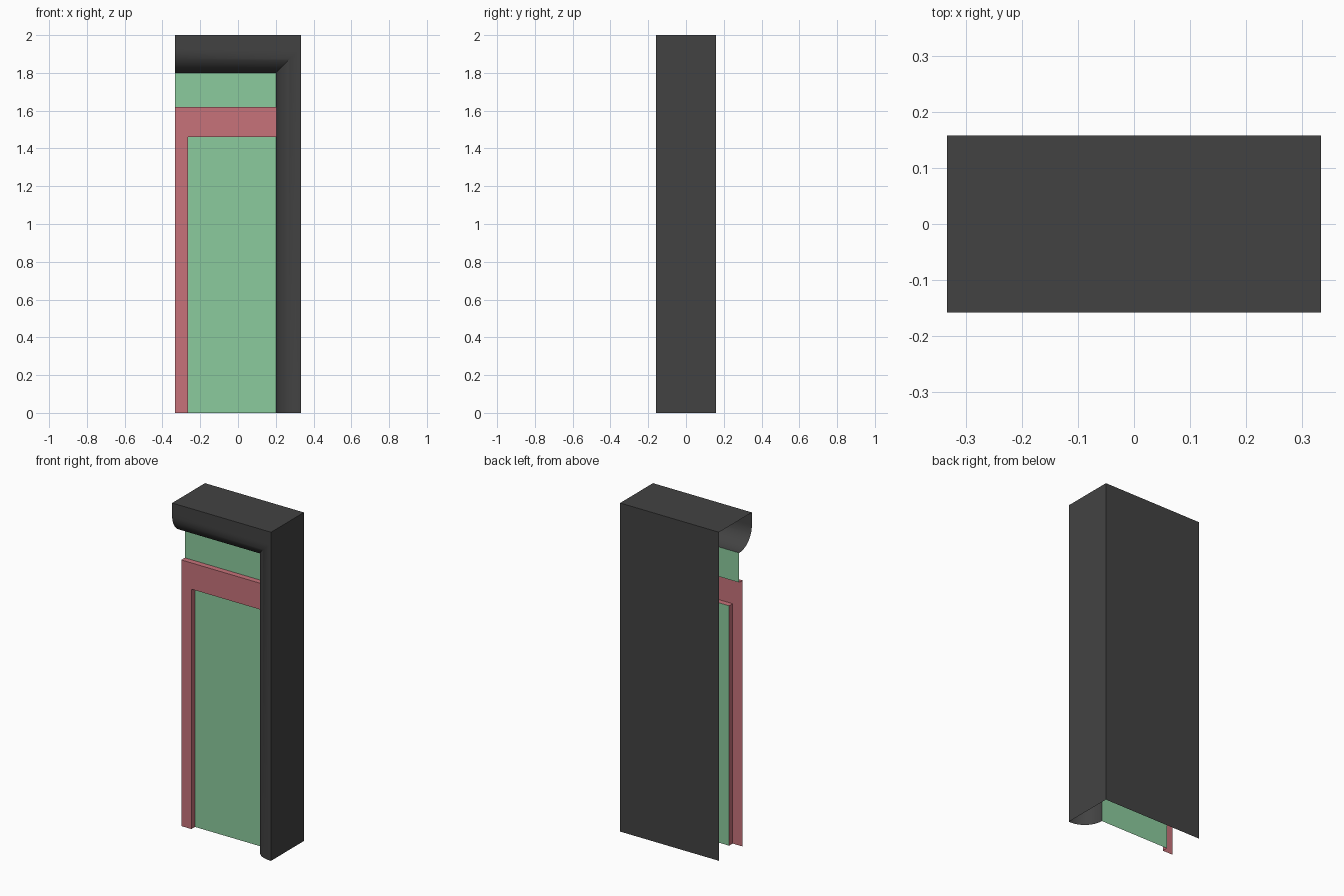
import bpy, bmesh, math

if "Cube" in bpy.data.objects:
    bpy.data.objects.remove(bpy.data.objects["Cube"])

X, TOP = 0.333, 2.0            # half width, height
BACK, FRONT = 0.158, -0.158    # depth limits
PANEL_Y, TRIM_Y = -0.036, -0.07
R = 0.122                      # rounding of the casing's inner edge


def material(name, rgb):
    m = bpy.data.materials.new(name)
    m.diffuse_color = (*rgb, 1)
    m.use_nodes = True
    m.node_tree.nodes["Principled BSDF"].inputs["Base Color"].default_value = m.diffuse_color
    return m


def make(name, mat, stations=(), quads=(), smooth=False):
    """Loft between successive stations (None skips a point) plus loose quads."""
    bm = bmesh.new()
    faces = list(quads)
    for a, b in zip(stations, stations[1:]):
        for i in range(len(a) - 1):
            quad = (a[i], a[i + 1], b[i + 1], b[i])
            if None not in quad:
                faces.append(quad)
    for f in faces:
        bm.faces.new([bm.verts.new(p) for p in f])
    bmesh.ops.remove_doubles(bm, verts=bm.verts[:], dist=1e-5)
    me = bpy.data.meshes.new(name)
    bm.to_mesh(me)
    bm.free()
    me.materials.append(mat)
    ob = bpy.data.objects.new(name, me)
    bpy.context.collection.objects.link(ob)
    if smooth:
        bpy.ops.object.select_all(action='DESELECT')
        ob.select_set(True)
        bpy.context.view_layer.objects.active = ob
        bpy.ops.object.shade_smooth_by_angle(angle=math.radians(35))
    return ob


def panel(x0, x1, z0, z1, y):
    return [(x0, y, z0), (x1, y, z0), (x1, y, z1), (x0, y, z1)]


dark = material("dark_casing", (0.055, 0.055, 0.055))
green = material("green_panel", (0.26, 0.60, 0.34))
red = material("red_trim", (0.57, 0.17, 0.195))

# Casing: rounded section (inset, y) mitred from header to right jamb, open ends
N = 16
flat = 0.011
section = [(0, BACK), (0, FRONT)]
for i in range(N + 1):
    t = math.pi / 2 * i / N
    section.append((flat + R * math.sin(t), PANEL_Y - R * math.cos(t)))


def header_z(inset):
    return TOP - (inset + 0.067 if inset else 0)


casing = [
    [(-X, y, header_z(d)) for d, y in section],
    [(X - d, y, header_z(d)) for d, y in section],
    [(X - d, y, 0) for d, y in section],
]
back = panel(X, -X, 0, TOP, BACK)
make("outer_casing", dark, casing, [back], smooth=True)

# Green panels above and inside the trim
make("upper_panel", green, quads=[panel(-X, 0.2, 1.62, 1.8, PANEL_Y)])
make("lower_panel", green, quads=[panel(-0.265, 0.2, 0, 1.46, PANEL_Y)])

# Raised red trim: left stile turning into a cross rail, open at the left and back
trim = [
    [None, (-X, TRIM_Y, 0), (-0.265, TRIM_Y, 0), (-0.265, PANEL_Y, 0)],
    [(-X, PANEL_Y, 1.62), (-X, TRIM_Y, 1.62), (-0.265, TRIM_Y, 1.46), (-0.265, PANEL_Y, 1.46)],
    [(0.2, PANEL_Y, 1.62), (0.205, TRIM_Y, 1.62), (0.205, TRIM_Y, 1.46), (0.2, PANEL_Y, 1.46)],
]
make("raised_trim", red, trim)
